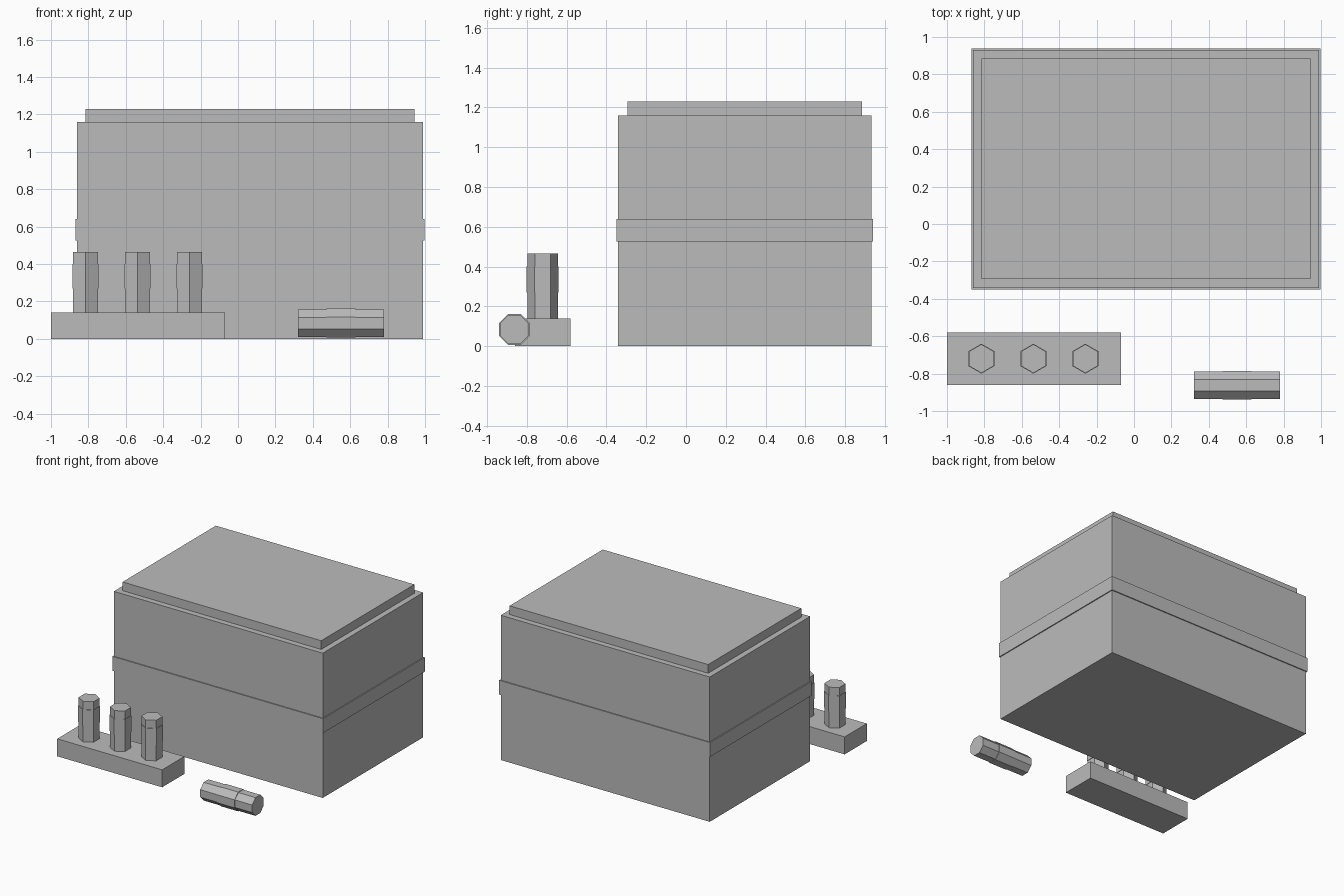
import bpy, math

if "Cube" in bpy.data.objects:
    bpy.data.objects.remove(bpy.data.objects["Cube"])

gray = bpy.data.materials.new("neutral_gray")
gray.diffuse_color = (0.5, 0.5, 0.5, 1)
gray.use_nodes = True
gray.node_tree.nodes["Principled BSDF"].inputs["Base Color"].default_value = gray.diffuse_color


def finish(obj, name):
    obj.name = name
    obj.data.materials.append(gray)
    return obj


def box(name, x, y, z):
    """Box from (min, max) ranges on each axis."""
    bpy.ops.mesh.primitive_cube_add(size=1, location=[sum(r) / 2 for r in (x, y, z)])
    obj = bpy.context.object
    obj.scale = [r[1] - r[0] for r in (x, y, z)]
    bpy.ops.object.transform_apply(location=False, rotation=False, scale=True)
    return finish(obj, name)


def prism(name, sides, radius, length, center, rotation):
    """Flat-sided rod, centred on its own axis."""
    bpy.ops.mesh.primitive_cylinder_add(vertices=sides, radius=radius, depth=length,
                                        location=center, rotation=rotation)
    return finish(bpy.context.object, name)


# Large case: body, thin raised belt and stepped lid
CX, CY = 0.064, 0.295


def case_part(name, half_x, half_y, z):
    box(name, (CX - half_x, CX + half_x), (CY - half_y, CY + half_y), z)


case_part("case_body", 0.926, 0.636, (0, 1.16))
case_part("case_belt", 0.934, 0.644, (0.525, 0.64))
case_part("case_lid", 0.88, 0.59, (1.16, 1.23))

# Rack with three upright six-sided rods, each with a collar
box("rack_base", (-1, -0.07), (-0.86, -0.58), (0, 0.14))
for i in range(3):
    x = -0.816 + 0.278 * i
    prism(f"rod_{i + 1}", 6, 0.0765, 0.335, (x, -0.72, 0.2975), (0, 0, 0))
    prism(f"rod_collar_{i + 1}", 6, 0.08, 0.13, (x, -0.72, 0.335), (0, 0, 0))

# Loose eight-sided rod lying along x, flat side down, with a central collar
octagon = 1 / math.cos(math.pi / 8)
lying = (math.pi / 8, math.pi / 2, 0)
for name, apothem, length in (("loose_rod", 0.073, 0.46), ("loose_rod_collar", 0.077, 0.155)):
    rod = prism(name, 8, apothem * octagon, length, (0.55, -0.862, 0.084), (0, 0, 0))
    rod.rotation_mode = 'ZYX'  # turn about x last would skew the flats, so spin first
    rod.rotation_euler = (0, math.pi / 2, 0)
    for v in rod.data.vertices:
        a = math.atan2(v.co.y, v.co.x) + math.pi / 8
        r = math.hypot(v.co.x, v.co.y)
        v.co.x, v.co.y = r * math.cos(a), r * math.sin(a)
